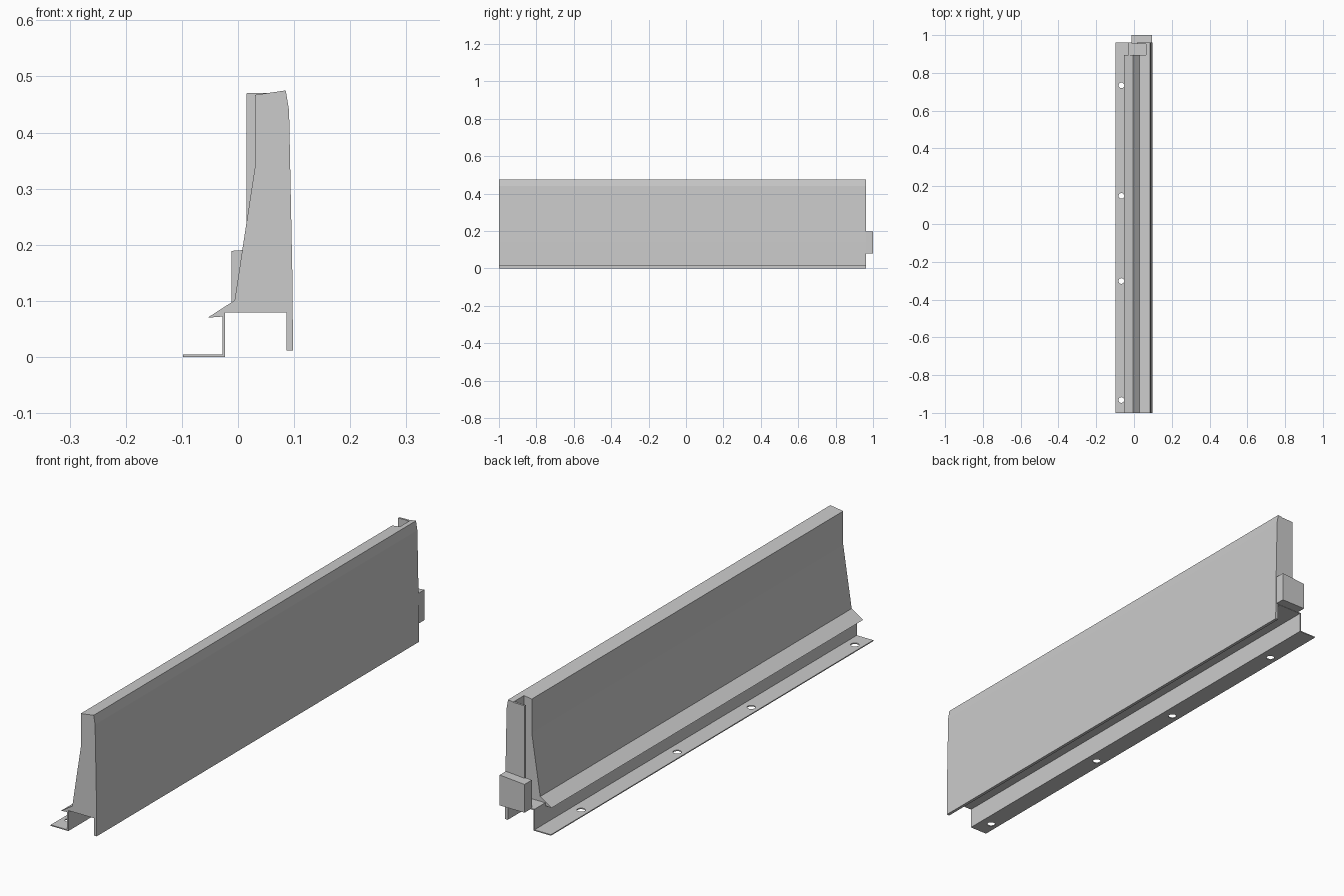
import bpy, bmesh

if "Cube" in bpy.data.objects:
    bpy.data.objects.remove(bpy.data.objects["Cube"])


def prism(name, profile, y0, y1):
    """Extrude an (x, z) profile along y."""
    bm = bmesh.new()
    face = bm.faces.new([bm.verts.new((x, y0, z)) for x, z in profile])
    ext = bmesh.ops.extrude_face_region(bm, geom=[face])
    moved = [g for g in ext["geom"] if isinstance(g, bmesh.types.BMVert)]
    bmesh.ops.translate(bm, verts=moved, vec=(0, y1 - y0, 0))
    bmesh.ops.recalc_face_normals(bm, faces=bm.faces)
    mesh = bpy.data.meshes.new(name)
    bm.to_mesh(mesh)
    bm.free()
    ob = bpy.data.objects.new(name, mesh)
    bpy.context.collection.objects.link(ob)
    return ob


def cut(target, cutter):
    """Subtract a cutter and remove it."""
    mod = target.modifiers.new("cut", 'BOOLEAN')
    mod.operation = 'DIFFERENCE'
    mod.solver = 'EXACT'
    mod.object = cutter
    bpy.context.view_layer.objects.active = target
    bpy.ops.object.modifier_apply(modifier=mod.name)
    bpy.data.objects.remove(cutter)


# Long panel: outer face, tapered inner face, drip lip and folded foot flange
panel = prism("panel_rail", [
    (0.030, 0.467), (0.085, 0.475), (0.091, 0.440), (0.094, 0.290),
    (0.097, 0.140), (0.098, 0.012), (0.086, 0.012), (0.086, 0.079),
    (-0.023, 0.079), (-0.023, 0.0), (-0.098, 0.0), (-0.098, 0.004),
    (-0.028, 0.004), (-0.028, 0.072), (-0.054, 0.070), (-0.006, 0.101),
    (0.014, 0.232), (0.030, 0.337)], -1.0, 0.962)

# Back end: inner body stops short, leaving outer skin, shelf and foot
cut(panel, prism("end_notch_cutter", [
    (-0.2, 0.02), (-0.0279, 0.02), (-0.0279, 0.083),
    (0.063, 0.083), (0.063, 0.6), (-0.2, 0.6)], 0.896, 1.1))

# Bolt holes in the foot flange
for y in (-0.932, -0.302, 0.149, 0.734):
    bpy.ops.mesh.primitive_cylinder_add(vertices=24, radius=0.015, depth=0.06,
                                        location=(-0.067, y, 0.0))
    cut(panel, bpy.context.object)

# Thin end plate closing the gap at the back end
prism("end_plate", [(0.015, 0.081), (0.064, 0.081), (0.064, 0.471),
                    (0.015, 0.470)], 0.954, 0.962)

# Connector block sticking out of the back end
prism("connector_block", [(-0.012, 0.080), (0.094, 0.080), (0.094, 0.197),
                          (-0.012, 0.189)], 0.956, 1.0)
